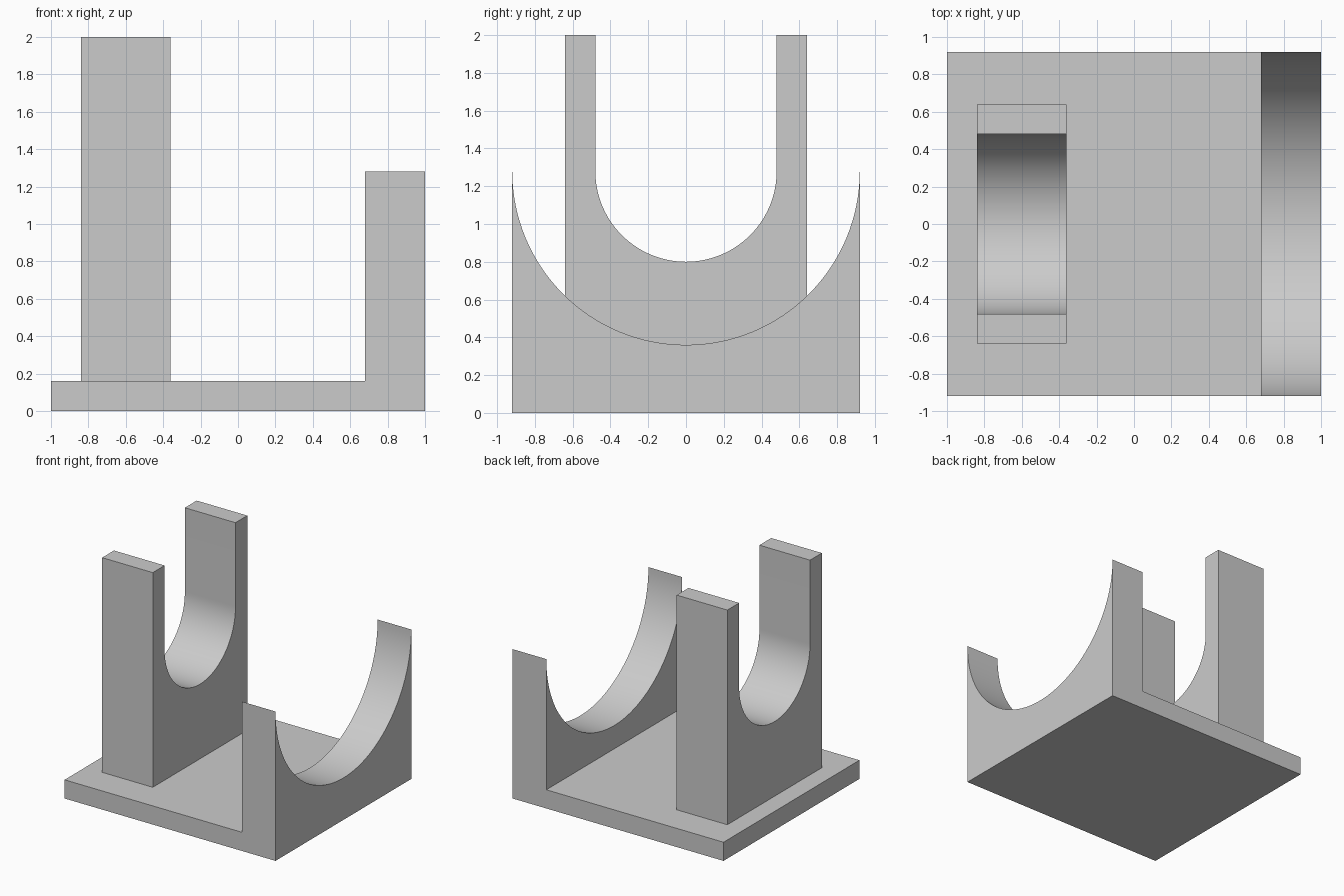
import bpy, bmesh, math

if "Cube" in bpy.data.objects:
    bpy.data.objects.remove(bpy.data.objects["Cube"], do_unlink=True)

BASE_TOP = 0.16
AXIS_Z = 1.28      # both saddles share one axis

grey = bpy.data.materials.new("light grey")
grey.use_nodes = True
colour = (0.6, 0.6, 0.6, 1)
grey.diffuse_color = colour
grey.node_tree.nodes["Principled BSDF"].inputs["Base Color"].default_value = colour


def arc(radius, steps=64):
    """Lower half circle in the y-z plane, from +y to -y."""
    return [(radius * math.cos(math.pi * i / steps),
             AXIS_Z - radius * math.sin(math.pi * i / steps))
            for i in range(steps + 1)]


def extrude_profile(bm, profile, x0, x1):
    """Solid with the given y-z outline between x0 and x1."""
    face = bm.faces.new([bm.verts.new((x0, y, z)) for y, z in profile])
    result = bmesh.ops.extrude_face_region(bm, geom=[face], use_keep_orig=True)
    for v in result["geom"]:
        if isinstance(v, bmesh.types.BMVert):
            v.co.x = x1
    bmesh.ops.recalc_face_normals(bm, faces=bm.faces[:])


def finish(bm, name):
    bmesh.ops.recalc_face_normals(bm, faces=bm.faces[:])
    mesh = bpy.data.meshes.new(name)
    bm.to_mesh(mesh)
    bm.free()
    mesh.materials.append(grey)
    obj = bpy.data.objects.new(name, mesh)
    bpy.context.collection.objects.link(obj)
    bpy.ops.object.select_all(action="DESELECT")
    obj.select_set(True)
    bpy.context.view_layer.objects.active = obj
    bpy.ops.object.shade_smooth_by_angle(angle=math.radians(30))
    return obj


# Base plate and wide end saddle, one solid
half, inner_x = 0.92, 0.68
bm = bmesh.new()
extrude_profile(bm, [(-half, 0), (half, 0)] + arc(half), inner_x, 1)
bmesh.ops.bisect_plane(bm, geom=bm.verts[:] + bm.edges[:] + bm.faces[:],
                       plane_co=(0, 0, BASE_TOP), plane_no=(0, 0, 1))
foot = [f for f in bm.faces if f.normal.x < -0.9
        and f.calc_center_median().z < BASE_TOP]
plate = bmesh.ops.extrude_face_region(bm, geom=foot)
for v in plate["geom"]:
    if isinstance(v, bmesh.types.BMVert):
        v.co.x = -1
bmesh.ops.recalc_face_normals(bm, faces=bm.faces[:])
bmesh.ops.dissolve_limit(bm, angle_limit=math.radians(0.5),
                         verts=bm.verts[:], edges=bm.edges[:])
finish(bm, "base_with_end_saddle")

# Tall U-shaped fork
w, r, top = 0.64, 0.48, 2
bm = bmesh.new()
extrude_profile(bm, [(-w, BASE_TOP), (w, BASE_TOP), (w, top), (r, top)]
                + arc(r) + [(-r, top), (-w, top)], -0.84, -0.36)
finish(bm, "tall_fork")
